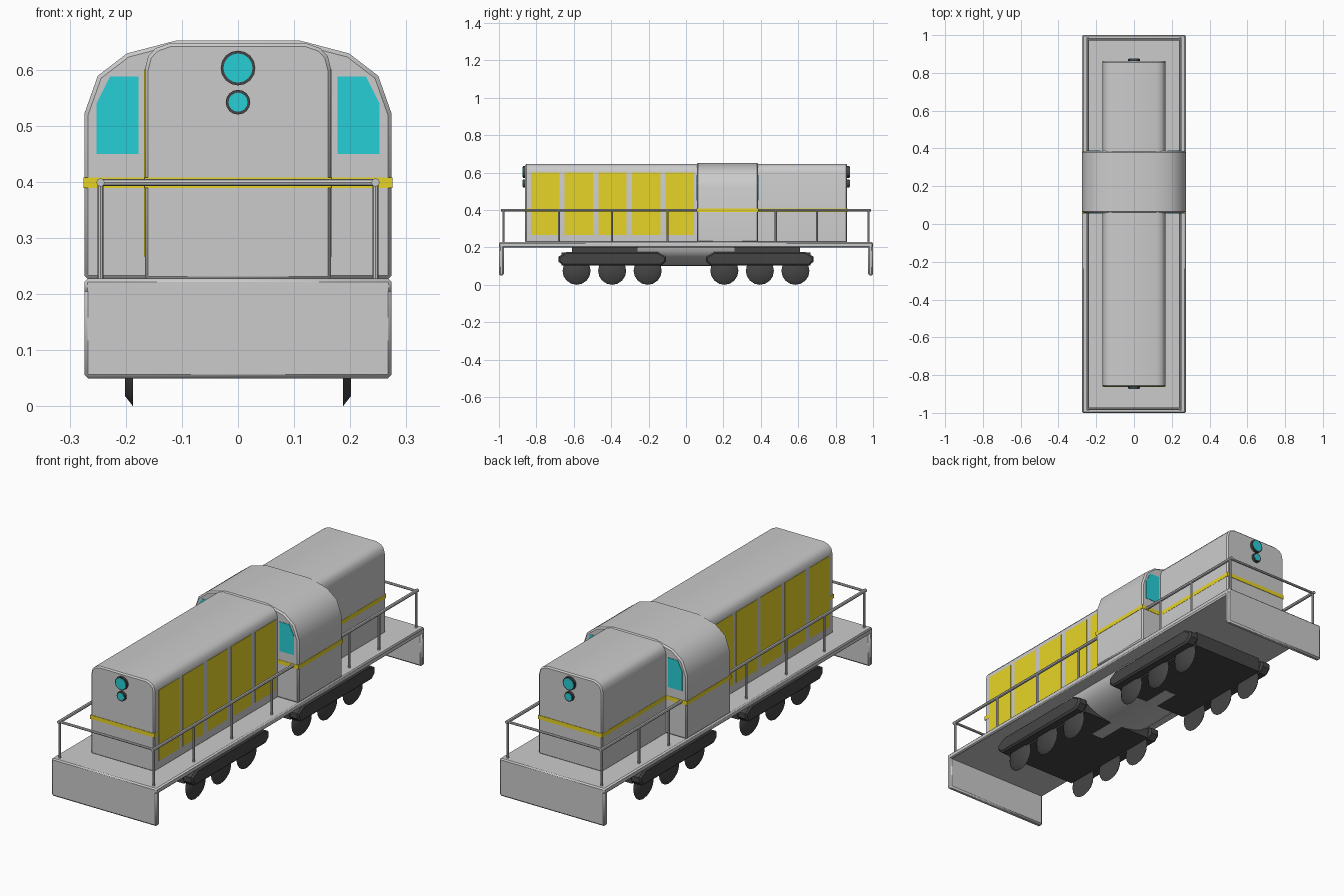
import bpy, bmesh, math
from mathutils import Vector

if "Cube" in bpy.data.objects:
    bpy.data.objects.remove(bpy.data.objects["Cube"])


def material(name, rgb):
    m = bpy.data.materials.new(name)
    m.diffuse_color = (*rgb, 1)
    m.use_nodes = True
    m.node_tree.nodes["Principled BSDF"].inputs["Base Color"].default_value = m.diffuse_color
    return m


YELLOW = material("yellow", (0.80, 0.66, 0.02))
CYAN = material("cyan", (0.02, 0.62, 0.68))
DARK = material("dark", (0.06, 0.06, 0.06))


def finish(bm, name, mat, bevel=0.0):
    bmesh.ops.recalc_face_normals(bm, faces=bm.faces)
    if bevel:
        edges = [e for e in bm.edges if e.calc_face_angle(0) > math.radians(60)]
        bmesh.ops.bevel(bm, geom=edges, offset=bevel, segments=1,
                        affect='EDGES', clamp_overlap=True)
    me = bpy.data.meshes.new(name)
    bm.to_mesh(me)
    bm.free()
    ob = bpy.data.objects.new(name, me)
    bpy.context.collection.objects.link(ob)
    if mat:
        me.materials.append(mat)
    bpy.ops.object.select_all(action='DESELECT')
    ob.select_set(True)
    bpy.context.view_layer.objects.active = ob
    bpy.ops.object.shade_smooth_by_angle(angle=math.radians(40))
    return ob


def prism(name, pts, axis, a, b, mat=None, bevel=0.0):
    """Extrude a profile: (x, z) along y, or (y, z) along x."""
    bm = bmesh.new()
    at = (lambda u, v: (u, a, v)) if axis == 'y' else (lambda u, v: (a, u, v))
    face = bm.faces.new([bm.verts.new(at(u, v)) for u, v in pts])
    ext = bmesh.ops.extrude_face_region(bm, geom=[face])
    d = Vector((0, b - a, 0)) if axis == 'y' else Vector((b - a, 0, 0))
    bmesh.ops.translate(bm, vec=d,
                        verts=[g for g in ext["geom"] if isinstance(g, bmesh.types.BMVert)])
    return finish(bm, name, mat, bevel)


def box(name, x, y, z, mat=None, bevel=0.0):
    pts = [(x[0], z[0]), (x[1], z[0]), (x[1], z[1]), (x[0], z[1])]
    return prism(name, pts, 'y', y[0], y[1], mat, bevel)


def rod(name, p, q, r, mat=None, sides=8, r2=None):
    """Cylinder or cone between two points."""
    p, q = Vector(p), Vector(q)
    bm = bmesh.new()
    bmesh.ops.create_cone(bm, cap_ends=True, segments=sides, radius1=r,
                          radius2=r if r2 is None else r2, depth=(q - p).length)
    bm.transform((q - p).to_track_quat('Z', 'Y').to_matrix().to_4x4())
    bmesh.ops.translate(bm, verts=bm.verts, vec=(p + q) / 2)
    return finish(bm, name, mat)


def mirrored(half):
    return half + [(-u, v) for u, v in reversed(half)]


# Deck and end plates
box("deck", (-0.274, 0.274), (-1, 1), (0.2, 0.228), None, 0.006)
for s in (-1, 1):
    box("end_plate", (-0.274, 0.274), sorted((s * 0.974, s)), (0.05, 0.226), None, 0.007)

# Hoods and cab
hood = mirrored([(0.166, 0.225), (0.166, 0.600), (0.160, 0.624), (0.147, 0.638), (0.122, 0.647)])
prism("hood", hood, 'y', -0.86, 0.862, None, 0.006)
cab = mirrored([(0.274, 0.226), (0.274, 0.521), (0.250, 0.589), (0.198, 0.629), (0.110, 0.652)])
prism("cab", cab, 'y', 0.058, 0.386, None, 0.007)

# Cab windows on both cab faces
for s in (-1, 1):
    win = [(0.177, 0.45), (0.252, 0.45), (0.252, 0.54), (0.228, 0.588), (0.177, 0.588)]
    win = [(s * u, v) for u, v in win]
    prism("cab_window_front", win, 'y', 0.056, 0.064, CYAN)
    prism("cab_window_rear", win, 'y', 0.380, 0.388, CYAN)

# Yellow waist stripes
ZS = (0.389, 0.408)
box("stripe_front", (-0.167, 0.167), (-0.862, -0.83), ZS, YELLOW)
box("stripe_cab", (-0.2755, 0.2755), (0.0565, 0.3875), ZS, YELLOW)
box("stripe_rear", (-0.167, 0.167), (0.37, 0.864), ZS, YELLOW)

# Yellow side door panels
for s in (-1, 1):
    for i in range(5):
        y = -0.829 + 0.18 * i
        box("side_panel", sorted((s * 0.160, s * 0.1675)), (y, y + 0.152), (0.267, 0.600), YELLOW)

# Headlights at both ends
for s, y in ((-1, -0.86), (1, 0.862)):
    for z, r in ((0.603, 0.031), (0.542, 0.022)):
        rod("lamp_rim", (0, y - s * 0.005, z), (0, y + s * 0.012, z), r, DARK, 16)
        rod("lamp_lens", (0, y, z), (0, y + s * 0.0135, z), r - 0.005, CYAN, 16)

# Handrails
ZR, XR = 0.399, 0.245
for s in (-1, 1):
    x = s * XR
    rod("side_rail_front", (x, -0.988, ZR), (x, 0.06, ZR), 0.0075)
    rod("side_rail_rear", (x, 0.384, ZR), (x, 0.988, ZR), 0.0075)
    rod("end_rail", (-XR, s * 0.978, ZR), (XR, s * 0.978, ZR), 0.006)
    for y in (-0.976, -0.68, -0.396, -0.10, 0.48, 0.70, 0.976):
        rod("rail_post", (x, y, 0.222), (x, y, ZR), 0.0055)

# Fuel tank belly between the bogies
tank = [(0.21 * math.cos(math.pi * i / 12), 0.205 - 0.105 * math.sin(math.pi * i / 12))
        for i in range(13)]
prism("fuel_tank", tank, 'y', -0.26, 0.26)

# Bogies with side frames and three axles each
for c in (-0.395, 0.395):
    box("bogie_bolster", (-0.2, 0.2), (c - 0.215, c + 0.215), (0.165, 0.202), DARK)
    box("bogie_core", (-0.187, 0.187), (c - 0.27, c + 0.27), (0.102, 0.172), DARK)
    half = [(0.262, 0.102), (0.288, 0.125), (0.288, 0.150), (0.245, 0.175)]
    frame = [(c + u, v) for u, v in mirrored(half)]
    for s in (-1, 1):
        prism("bogie_side_frame", frame, 'x', s * 0.187, s * 0.24, DARK, 0.008)
        for dy in (-0.19, 0, 0.19):
            rod("wheel", (s * 0.187, c + dy, 0.075), (s * 0.201, c + dy, 0.075),
                0.075, DARK, 16, 0.057)
